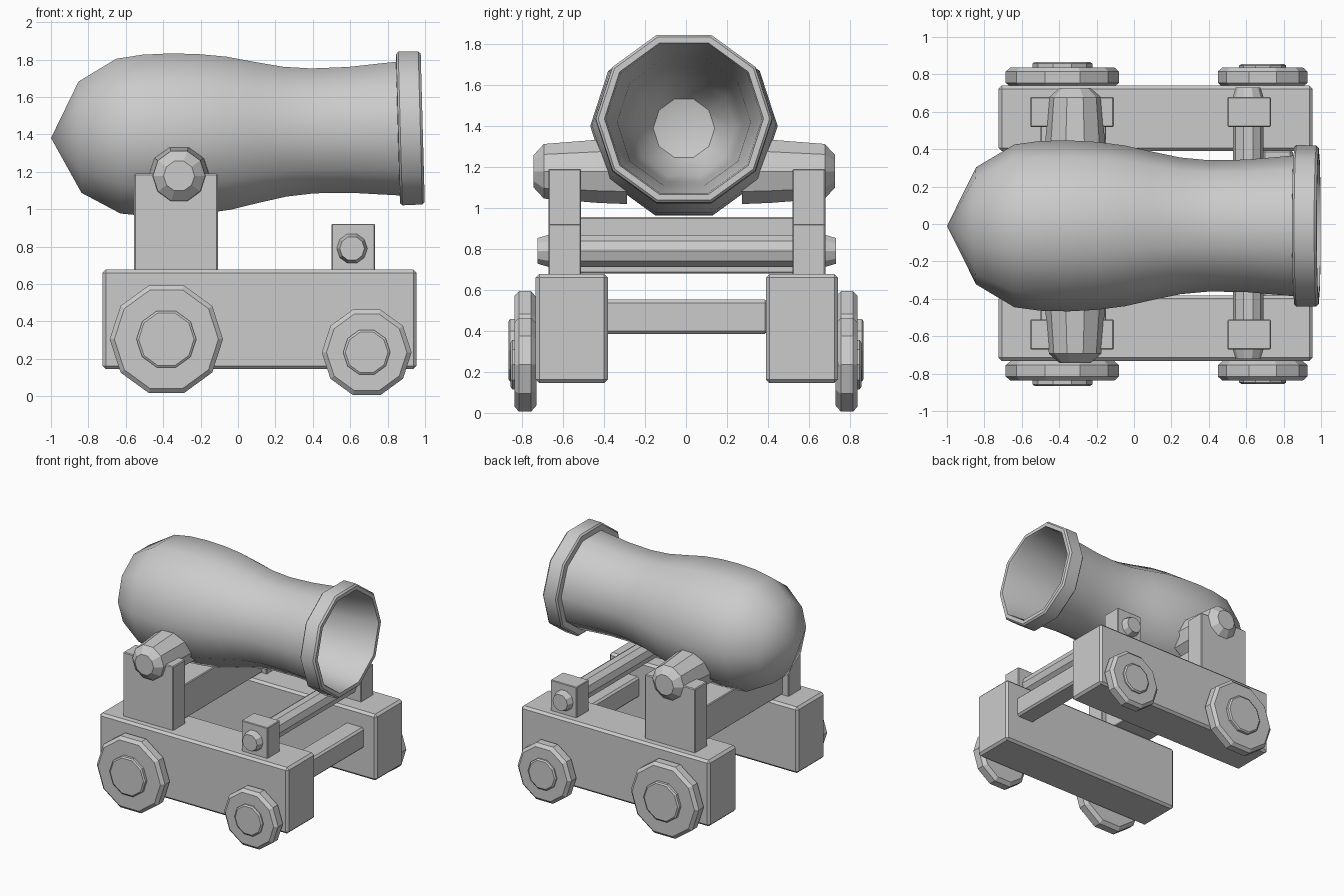
import bpy, bmesh, math
from mathutils import Vector

if "Cube" in bpy.data.objects:
    bpy.data.objects.remove(bpy.data.objects["Cube"])

SIDES = 10


def finish(name, bm, loc=(0, 0, 0)):
    bmesh.ops.recalc_face_normals(bm, faces=bm.faces)
    me = bpy.data.meshes.new(name)
    bm.to_mesh(me)
    bm.free()
    ob = bpy.data.objects.new(name, me)
    ob.location = loc
    bpy.context.collection.objects.link(ob)
    return ob


def lathe(name, profile, axis, loc=(0, 0, 0), sign=1):
    """Ten-sided solid from (position along axis, radius) pairs."""
    bm = bmesh.new()
    rings = []
    for a, r in profile:
        ring = []
        for k in range(SIDES if r > 0 else 1):
            t = 2 * math.pi * k / SIDES
            c, s = r * math.cos(t), r * math.sin(t)
            co = (a * sign, c, s) if axis == 'x' else (c, a * sign, s)
            ring.append(bm.verts.new(co))
        rings.append(ring)
    for A, B in zip(rings, rings[1:]):
        for k in range(SIDES):
            j = (k + 1) % SIDES
            if len(A) == 1:
                bm.faces.new((A[0], B[k], B[j]))
            elif len(B) == 1:
                bm.faces.new((A[k], A[j], B[0]))
            else:
                bm.faces.new((A[k], A[j], B[j], B[k]))
    for ring in (rings[0], rings[-1]):
        if len(ring) > 1:
            bm.faces.new(ring)
    return finish(name, bm, loc)


def box(name, lo, hi, bevel=0.006):
    lo, hi = Vector(lo), Vector(hi)
    bm = bmesh.new()
    bmesh.ops.create_cube(bm, size=1)
    for v in bm.verts:
        v.co = Vector(v.co[i] * (hi[i] - lo[i]) for i in range(3))
    bmesh.ops.bevel(bm, geom=bm.edges[:], offset=bevel, segments=1, affect='EDGES')
    return finish(name, bm, (lo + hi) / 2)


# Barrel: outer shell, muzzle ring, then tapered bore
barrel = lathe("barrel", [
    (-1.0, 0), (-0.845, 0.313), (-0.64, 0.435), (-0.5, 0.454), (-0.35, 0.457),
    (-0.2, 0.449), (-0.05, 0.43), (0.1, 0.396), (0.25, 0.365), (0.4, 0.351),
    (0.6, 0.354), (0.855, 0.376),
    (0.857, 0.42), (0.868, 0.432), (0.975, 0.43), (0.988, 0.418), (0.988, 0.388),
    (0.96, 0.38), (0.4, 0.325), (-0.2, 0.29), (-0.6, 0.25), (-0.75, 0.15), (-0.79, 0),
], 'x', (0, -0.01, 1.408))
barrel.rotation_euler.y = -0.027
bpy.ops.object.select_all(action='DESELECT')
barrel.select_set(True)
bpy.context.view_layer.objects.active = barrel
bpy.ops.object.shade_smooth_by_angle(angle=math.radians(40))

for s, side in ((-1, "right"), (1, "left")):
    def side_box(name, x, y, z, bevel):
        ys = sorted((s * y[0] + 0.004, s * y[1] + 0.004))
        box(f"{side}_{name}", (x[0], ys[0], z[0]), (x[1], ys[1], z[1]), bevel)

    # Carriage rail and the brackets on it
    side_box("rail", (-0.725, 0.955), (0.385, 0.737), (0.145, 0.677), 0.018)
    side_box("rear_bracket", (-0.555, -0.108), (0.515, 0.675), (0.66, 1.19), 0.006)
    side_box("front_bracket", (0.5, 0.732), (0.515, 0.675), (0.66, 0.922), 0.005)

    # Trunnion stub
    lathe(f"{side}_trunnion", [(0.28, 0.168), (0.42, 0.162), (0.685, 0.14), (0.735, 0.083)],
          'y', (-0.315, -0.008, 1.178), s)

    # Wheels with raised hubs
    for end, x, z, r, h, top in (("rear", -0.383, 0.305, 0.303, 0.16, 0.866),
                                 ("front", 0.688, 0.235, 0.24, 0.126, 0.855)):
        lathe(f"{side}_{end}_wheel", [
            (0.73, r - 0.03), (0.755, r), (0.815, r), (0.837, r - 0.025),
            (0.837, h), (top - 0.008, h), (top, h - 0.012)], 'y', (x, 0, z), s)

# Cross members
box("rear_cross_beam", (-0.5, -0.53, 0.68), (-0.15, 0.53, 0.955))
box("front_cross_bar", (0.685, -0.4, 0.385), (0.85, 0.4, 0.552), 0.015)
lathe("front_rod", [(-0.727, 0.066), (-0.675, 0.082), (0.675, 0.082), (0.727, 0.066)],
      'y', (0.61, 0.004, 0.79))
